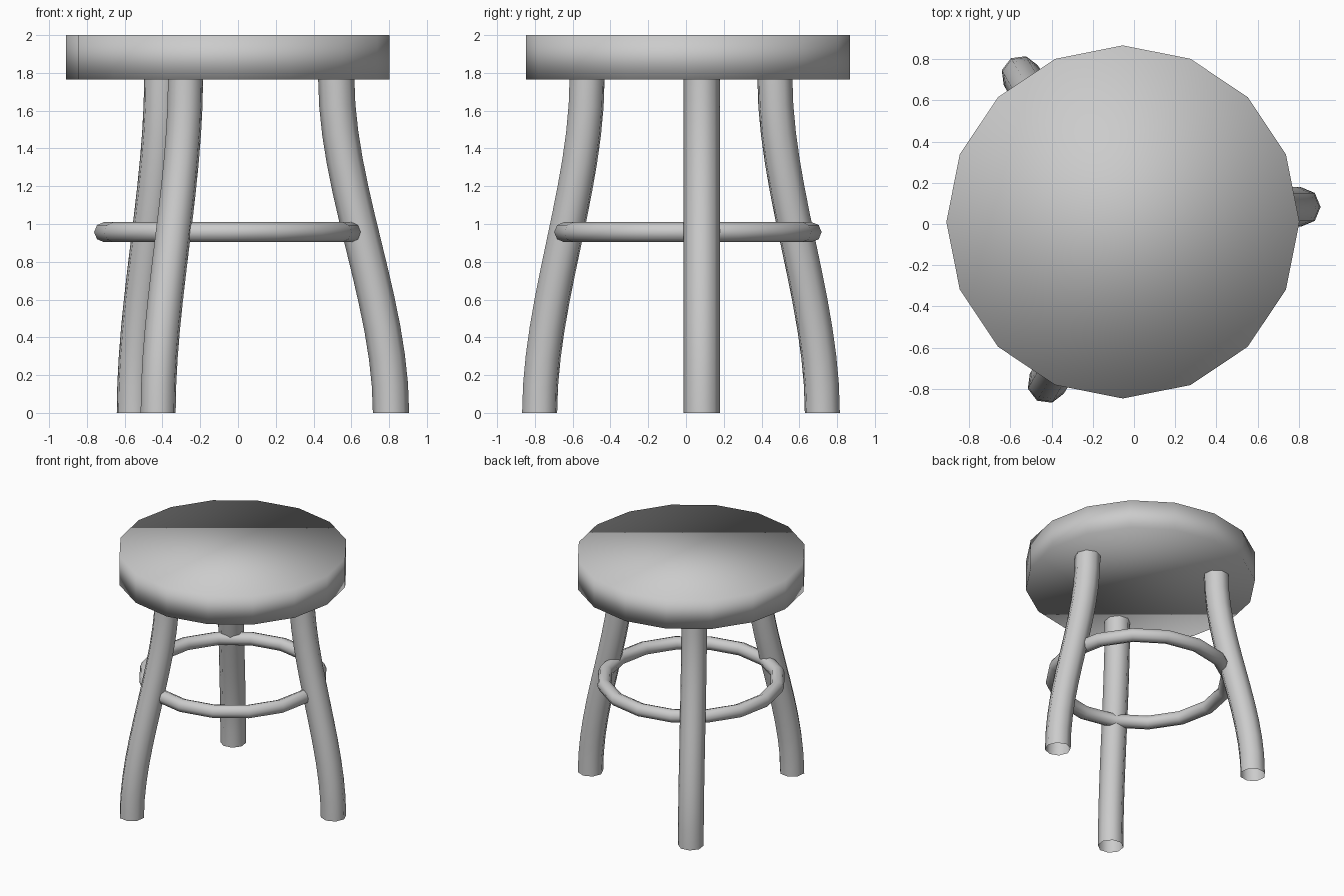
import bpy, bmesh
from math import cos, sin, pi, radians
from mathutils import Vector, Matrix

if "Cube" in bpy.data.objects:
    bpy.data.objects.remove(bpy.data.objects["Cube"], do_unlink=True)

CENTRE = Vector((-0.054, 0.01, 0))
UP = Vector((0, 0, 1))

grey = bpy.data.materials.new("light grey")
grey.use_nodes = True
COLOUR = (0.6, 0.6, 0.6, 1)
grey.diffuse_color = COLOUR
grey.node_tree.nodes["Principled BSDF"].inputs["Base Color"].default_value = COLOUR


def add_object(name, bm, turn=0):
    """Turn a bmesh into a smooth grey object around the stool's axis."""
    bmesh.ops.recalc_face_normals(bm, faces=bm.faces)
    mesh = bpy.data.meshes.new(name)
    bm.to_mesh(mesh)
    bm.free()
    mesh.materials.append(grey)
    mesh.polygons.foreach_set("use_smooth", [True] * len(mesh.polygons))
    obj = bpy.data.objects.new(name, mesh)
    obj.matrix_world = Matrix.Translation(CENTRE) @ Matrix.Rotation(turn, 4, "Z")
    bpy.context.collection.objects.link(obj)


def sweep(frames, radius, closed=False, sides=8):
    """Sweep a round section along (centre, axis_a, axis_b) frames."""
    bm = bmesh.new()
    rings = []
    for c, a, b in frames:
        angles = [2 * pi * k / sides for k in range(sides)]
        rings.append([bm.verts.new(c + radius * (a * cos(t) + b * sin(t)))
                      for t in angles])
    pairs = list(zip(rings, rings[1:]))
    if closed:
        pairs.append((rings[-1], rings[0]))
    for r, s in pairs:
        for k in range(sides):
            n = (k + 1) % sides
            bm.faces.new((r[k], r[n], s[n], s[k]))
    return bm


# Seat: a sixteen-sided disc, shaded smooth over the rim
bm = bmesh.new()
bmesh.ops.create_cone(bm, cap_ends=True, segments=16, radius1=0.857,
                      radius2=0.857, depth=0.235)
bmesh.ops.rotate(bm, verts=bm.verts, matrix=Matrix.Rotation(pi / 2, 3, "Z"))
bmesh.ops.translate(bm, verts=bm.verts, vec=(0, 0, 2 - 0.235 / 2))
add_object("seat", bm)

# Foot ring: a closed tube with sixteen segments
frames = []
for i in range(16):
    t = 2 * pi * i / 16
    out = Vector((cos(t), sin(t), 0))
    frames.append((out * 0.655 + UP * 0.957, out, UP))
add_object("foot_ring", sweep(frames, 0.053, closed=True))

# Legs: open tubes with an S-shaped curve, repeated every third of a turn
HEIGHT, STEPS = 1.775, 12
SIDEWAYS = Vector((0, 1, 0))
for name, turn in (("left_leg", 0), ("back_leg", 120), ("front_leg", 240)):
    frames = []
    for i in range(STEPS + 1):
        t = i / STEPS
        centre = Vector((0.864 - 0.29 * t * t * (3 - 2 * t), 0.073, HEIGHT * t))
        along = Vector((-0.29 * 6 * t * (1 - t), 0, HEIGHT)).normalized()
        frames.append((centre, SIDEWAYS.cross(along), SIDEWAYS))
    add_object(name, sweep(frames, 0.096), radians(turn))
